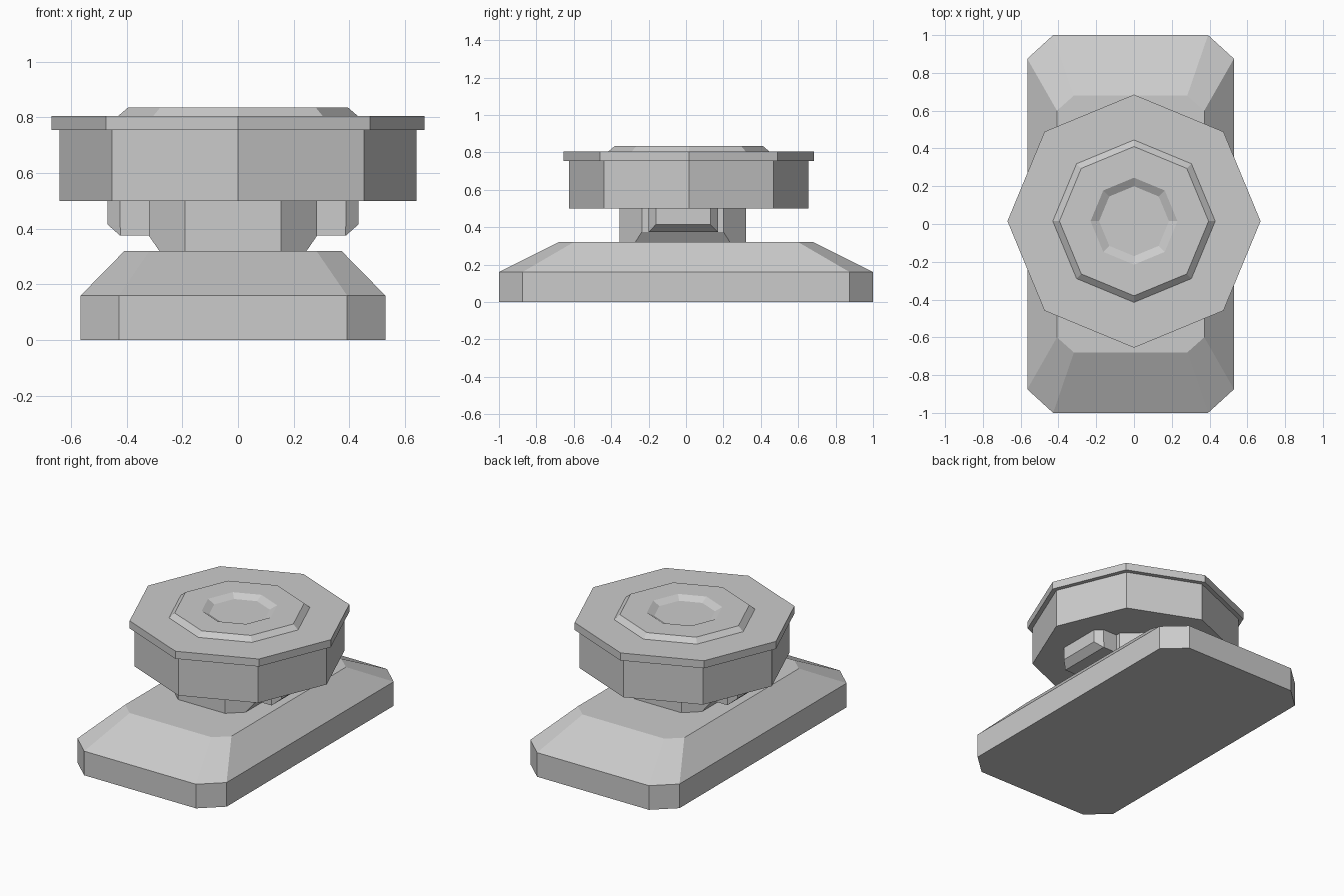
import bpy
import bmesh
from math import cos, sin, pi

cube = bpy.data.objects.get("Cube")
if cube:
    bpy.data.objects.remove(cube, do_unlink=True)

grey = bpy.data.materials.new("plain grey")
grey.use_nodes = True
colour = (0.6, 0.6, 0.6, 1)
grey.diffuse_color = colour
grey.node_tree.nodes["Principled BSDF"].inputs["Base Color"].default_value = colour


def octagon(radius):
    """Regular outline with a corner on each axis."""
    return [(radius * cos(i * pi / 4), radius * sin(i * pi / 4)) for i in range(8)]


def chamfered(hx, hy, cx, cy):
    """Rectangle outline with its corners cut back by cx and cy."""
    return [(hx, cy - hy), (hx, hy - cy), (hx - cx, hy), (cx - hx, hy),
            (-hx, hy - cy), (-hx, cy - hy), (cx - hx, -hy), (hx - cx, -hy)]


def loft(name, sections, centre):
    """Closed flat-faced solid through (outline, z) sections, bottom to top."""
    bm = bmesh.new()
    rings = [[bm.verts.new((x, y, z)) for x, y in outline] for outline, z in sections]
    for low, high in zip(rings, rings[1:]):
        for i in range(len(low)):
            j = (i + 1) % len(low)
            bm.faces.new((low[i], low[j], high[j], high[i]))
    bm.faces.new(rings[0][::-1])
    bm.faces.new(rings[-1])
    bmesh.ops.recalc_face_normals(bm, faces=bm.faces)
    mesh = bpy.data.meshes.new(name)
    bm.to_mesh(mesh)
    bm.free()
    mesh.materials.append(grey)
    obj = bpy.data.objects.new(name, mesh)
    obj.location = (centre[0], centre[1], 0)
    bpy.context.collection.objects.link(obj)
    return obj


# Long base plate with sloping shoulders
base_outline = chamfered(0.547, 1.0, 0.137, 0.125)
loft("base", [(base_outline, 0), (base_outline, 0.16),
              (chamfered(0.39, 0.68, 0.09, 0.08), 0.32)], (-0.018, 0))

# Neck, undercut on its left and right sides
neck_outline = chamfered(0.302, 0.338, 0.13, 0.12)
loft("neck", [(chamfered(0.264, 0.338, 0.092, 0.085), 0.32),
              (neck_outline, 0.375), (neck_outline, 0.5)], (-0.018, -0.018))

# Cross bar whose ends stick out as side lugs
bar_outline = chamfered(0.45, 0.185, 0.045, 0.04)
loft("cross_bar", [(chamfered(0.405, 0.185, 0.001, 0.001), 0.375),
                   (bar_outline, 0.415), (bar_outline, 0.5)], (-0.018, -0.015))

# Eight-sided head: drum, then lid with raised ring and shallow dish
head_centre = (0, 0.015)
loft("drum", [(octagon(0.64), 0.5), (octagon(0.64), 0.755)], head_centre)
lid_profile = [(0.67, 0.755), (0.67, 0.805), (0.43, 0.805),
               (0.395, 0.835), (0.23, 0.835), (0.185, 0.81)]
loft("lid", [(octagon(r), z) for r, z in lid_profile], head_centre)
